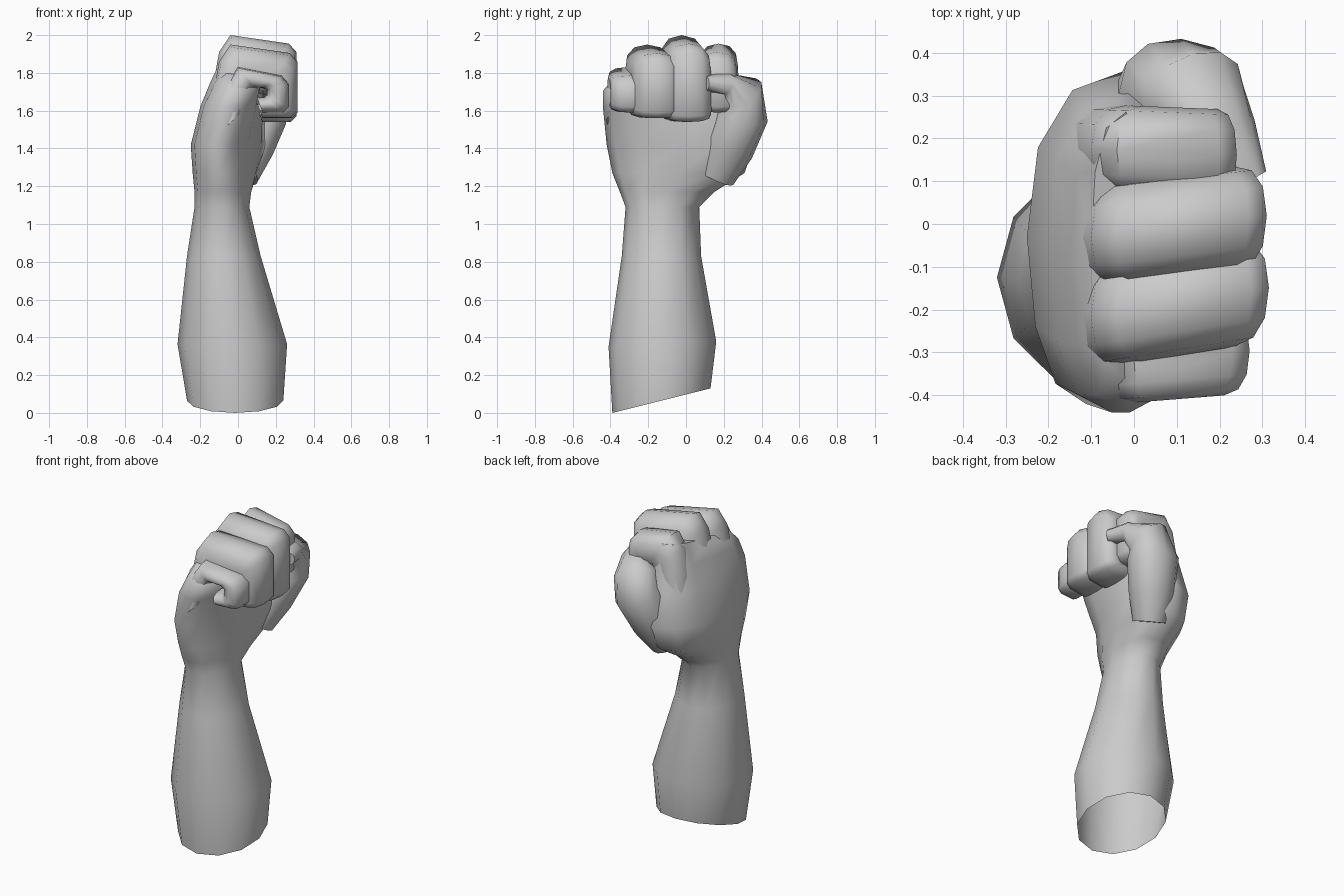
import bpy, bmesh, math
from mathutils import Vector

cube = bpy.data.objects.get("Cube")
if cube:
    bpy.data.objects.remove(cube, do_unlink=True)

grey = bpy.data.materials.new("plain grey")
grey.use_nodes = True
GREY = (0.6, 0.6, 0.6, 1)
grey.diffuse_color = GREY
grey.node_tree.nodes["Principled BSDF"].inputs["Base Color"].default_value = GREY


def power(v, e):
    return math.copysign(abs(v) ** e, v) if abs(v) > 0.001 else 0


def unit_ring(sides, e):
    angles = [2 * math.pi * i / sides for i in range(sides)]
    return [(power(math.cos(a), e), power(math.sin(a), e)) for a in angles]


def loft(name, rings, open_start=False):
    """Skin a list of equal rings and close the ends."""
    bm = bmesh.new()
    loops = [[bm.verts.new(p) for p in ring] for ring in rings]
    n = len(loops[0])
    for a, b in zip(loops, loops[1:]):
        for i in range(n):
            j = (i + 1) % n
            bm.faces.new((a[i], a[j], b[j], b[i]))
    if not open_start:
        bm.faces.new(loops[0][::-1])
    bm.faces.new(loops[-1])
    bmesh.ops.recalc_face_normals(bm, faces=bm.faces)
    mesh = bpy.data.meshes.new(name)
    bm.to_mesh(mesh)
    bm.free()
    mesh.materials.append(grey)
    obj = bpy.data.objects.new(name, mesh)
    bpy.context.collection.objects.link(obj)
    bpy.ops.object.select_all(action="DESELECT")
    obj.select_set(True)
    bpy.context.view_layer.objects.active = obj
    bpy.ops.object.shade_smooth_by_angle(angle=math.radians(65))


# Forearm, wrist and palm, open at the cut end:
# height, x range, y range, slope along y, roundness, palm swell towards the thumb
sections = [
    (0.10, -0.27, 0.24, -0.39, 0.13, 0.25, 1, 0),
    (0.37, -0.32, 0.26, -0.41, 0.16, 0.05, 1, 0),
    (0.83, -0.27, 0.12, -0.34, 0.08, 0, 1, 0),
    (1.09, -0.23, 0.06, -0.32, 0.07, 0, 1, 0),
    (1.17, -0.23, 0.08, -0.35, 0.15, 0, 0.9, 0.1),
    (1.27, -0.24, 0.10, -0.39, 0.31, 0, 0.9, 0.15),
    (1.42, -0.25, 0.13, -0.42, 0.36, 0, 0.9, 0.25),
    (1.62, -0.20, 0.14, -0.44, 0.31, 0, 0.85, 0.1),
    (1.75, -0.15, 0.13, -0.44, 0.28, 0.1, 0.85, 0),
    (1.86, -0.10, 0.06, -0.36, 0.26, 0.2, 0.85, 0),
]
arm = []
for z, x0, x1, y0, y1, slope, e, swell in sections:
    ring = []
    for c, s in unit_ring(12, e):
        y = (y0 + y1) / 2 + s * (y1 - y0) / 2
        ring.append((x0 + (c + 1) * (x1 + swell * y - x0) / 2, y, z + slope * y))
    arm.append(ring)
low = min(p[2] for p in arm[0])
arm[0] = [(x, y, z - low) for x, y, z in arm[0]]
loft("forearm_and_palm", arm, open_start=True)


# Curled fingers: each ring runs from an outer point to an inner point of the curl
def finger(name, y, width, top, bottom, front, back, lean):
    core = bottom + 0.1
    curl = [
        ((back - 0.11, top - 0.36), (0.04, core - 0.08)),
        ((back - 0.06, top - 0.09), (0.06, core)),
        ((back, top), (0.08, core + 0.03)),
        ((front - 0.04, top - 0.045), (0.13, core + 0.03)),
        ((front, top - 0.09), (0.15, core + 0.02)),
        ((front, bottom + 0.03), (0.15, core - 0.01)),
        ((front - 0.03, bottom), (0.14, core - 0.02)),
        ((0.13, bottom), (0.10, core - 0.02)),
    ]
    rings = []
    for outer, inner in curl:
        o, i = Vector(outer), Vector(inner)
        ring = []
        for c, s in unit_ring(12, 0.85):
            p = (o + i) / 2 + (o - i) / 2 * c
            ring.append((p.x, y + lean * (p.x - 0.15) + s * width / 2, p.y))
        rings.append(ring)
    loft(name, rings)


finger("little_finger", -0.305, 0.20, 1.83, 1.59, 0.27, 0.0, 0.08)
finger("ring_finger", -0.175, 0.25, 1.95, 1.56, 0.315, -0.04, 0.16)
finger("middle_finger", 0.0, 0.25, 2.0, 1.54, 0.31, -0.04, 0.12)
finger("index_finger", 0.165, 0.21, 1.955, 1.59, 0.24, -0.04, -0.04)

# Thumb growing out of the palm: centre, sideways radius, thickness
joints = [
    ((0.02, 0.16, 1.25), 0.09, 0.10),
    ((0.06, 0.23, 1.40), 0.13, 0.13),
    ((0.11, 0.30, 1.57), 0.15, 0.135),
    ((0.14, 0.29, 1.69), 0.13, 0.125),
    ((0.21, 0.20, 1.745), 0.085, 0.06),
    ((0.27, 0.10, 1.745), 0.045, 0.04),
]
centres = [Vector(j[0]) for j in joints]
thumb = []
for k, (c, wide, thick) in enumerate(joints):
    along = centres[min(k + 1, len(joints) - 1)] - centres[max(k - 1, 0)]
    up = along.cross(Vector((1, 0, 0))).normalized()
    side = up.cross(along).normalized()
    thumb.append([centres[k] + side * wide * u + up * thick * v
                  for u, v in unit_ring(12, 0.9)])
loft("thumb", thumb)
